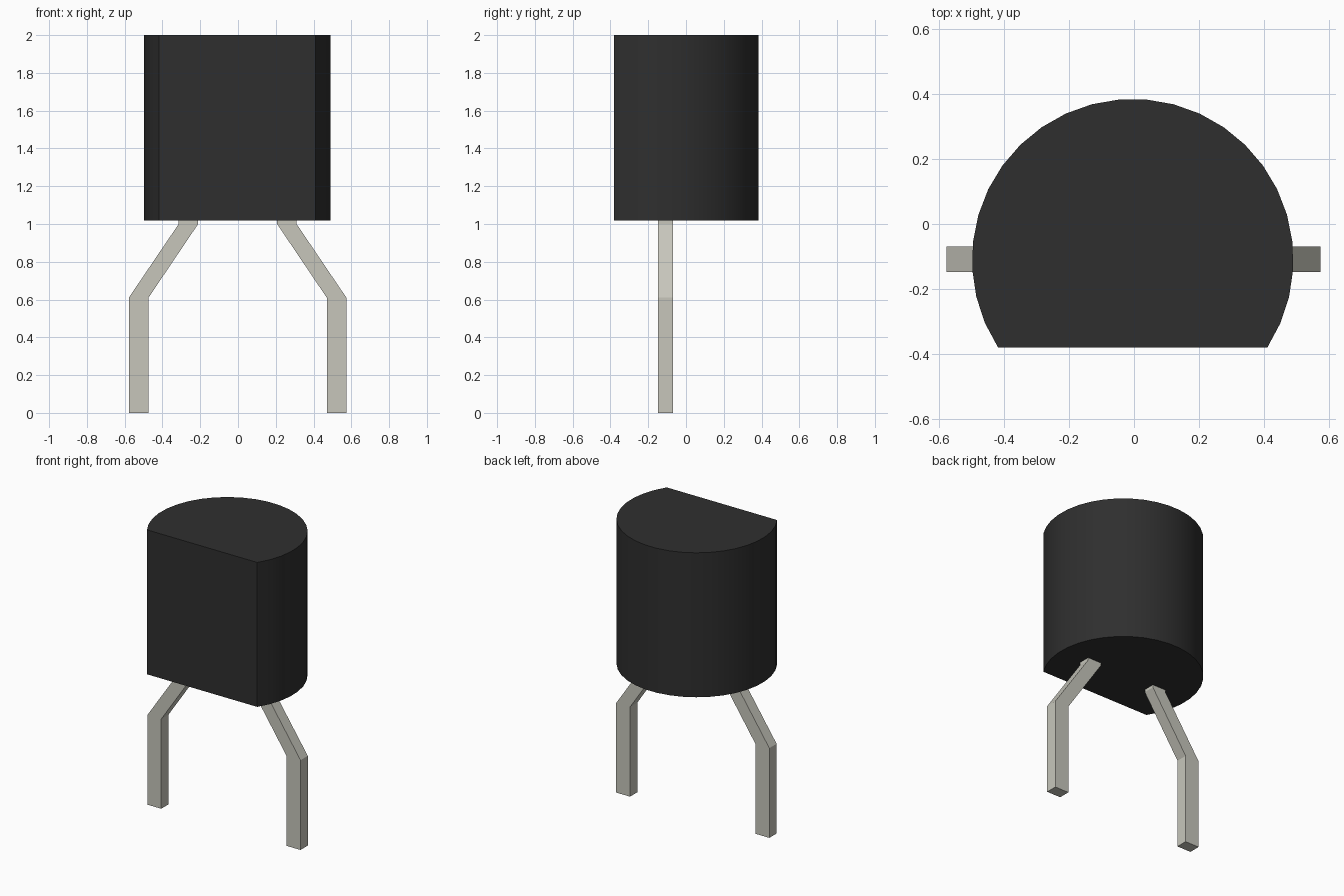
import bpy, bmesh, math

cube = bpy.data.objects.get("Cube")
if cube:
    bpy.data.objects.remove(cube, do_unlink=True)


def make_material(name, color):
    mat = bpy.data.materials.new(name)
    mat.use_nodes = True
    mat.diffuse_color = (*color, 1)
    mat.node_tree.nodes["Principled BSDF"].inputs["Base Color"].default_value = (*color, 1)
    return mat


def extrude_profile(name, points, offset, mat):
    """Fill a closed outline and extrude it along offset."""
    bm = bmesh.new()
    face = bm.faces.new([bm.verts.new(p) for p in points])
    ext = bmesh.ops.extrude_face_region(bm, geom=[face], use_keep_orig=True)
    moved = [g for g in ext["geom"] if isinstance(g, bmesh.types.BMVert)]
    bmesh.ops.translate(bm, verts=moved, vec=offset)
    bmesh.ops.recalc_face_normals(bm, faces=bm.faces)
    mesh = bpy.data.meshes.new(name)
    bm.to_mesh(mesh)
    bm.free()
    mesh.materials.append(mat)
    obj = bpy.data.objects.new(name, mesh)
    bpy.context.collection.objects.link(obj)
    return obj


black = make_material("black plastic", (0.028, 0.028, 0.028))
metal = make_material("dull tinned metal", (0.57, 0.565, 0.50))

# Body: round case with a flat front
CX, CY, R = -0.004, -0.110, 0.495
BOTTOM, TOP = 1.018, 2.0
SEGMENTS = 25
start = math.radians(-33.1)
sweep = math.pi - 2 * start
outline = []
for i in range(SEGMENTS + 1):
    a = start + sweep * i / SEGMENTS
    outline.append((CX + R * math.cos(a), CY + R * math.sin(a), BOTTOM))
body = extrude_profile("body", outline, (0, 0, TOP - BOTTOM), black)

bpy.ops.object.select_all(action="DESELECT")
body.select_set(True)
bpy.context.view_layer.objects.active = body
bpy.ops.object.shade_smooth_by_angle(angle=math.radians(30))

# Legs: flat bent strips, mirrored about the body centre
leg_profile = [(0.472, 0), (0.576, 0), (0.576, 0.61), (0.312, 1.0),
               (0.312, 1.03), (0.209, 1.03), (0.209, 1.0), (0.472, 0.61)]
for name, side in (("left_leg", 1), ("right_leg", -1)):
    points = [(side * x + CX / 2, -0.148, z) for x, z in leg_profile]
    extrude_profile(name, points, (0, 0.078, 0), metal)
